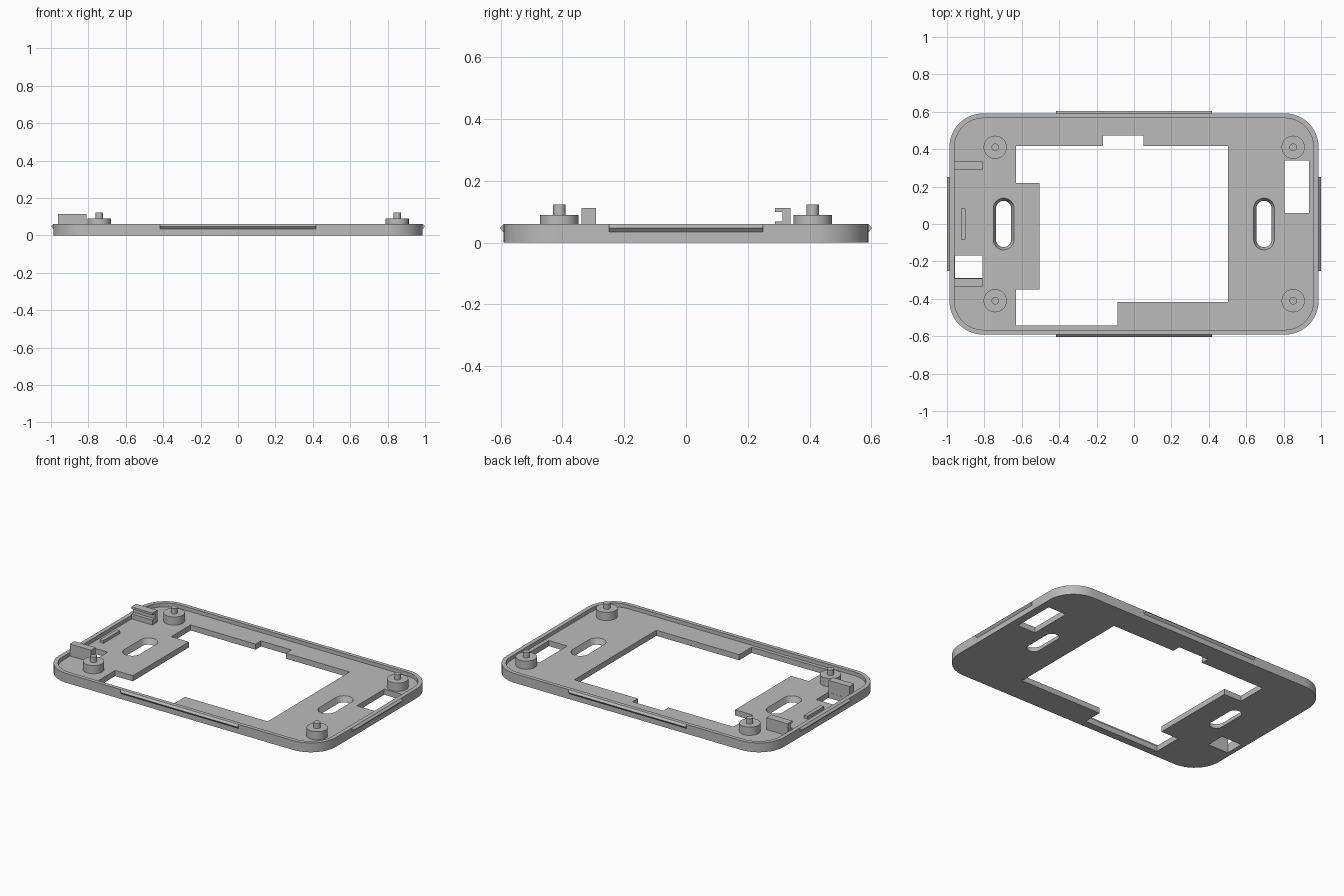
import bpy, bmesh, math

cube = bpy.data.objects.get("Cube")
if cube:
    bpy.data.objects.remove(cube, do_unlink=True)

grey = bpy.data.materials.new("light grey plastic")
grey.use_nodes = True
grey.diffuse_color = (0.5, 0.5, 0.5, 1)
grey.node_tree.nodes["Principled BSDF"].inputs["Base Color"].default_value = (0.5, 0.5, 0.5, 1)
parts = []


def prism(name, profile, lo, hi, axis="z", end_profile=None):
    """Sweep a 2D profile along an axis; end_profile gives a taper."""
    place = {"x": lambda a, b, t: (t, a, b),
             "y": lambda a, b, t: (a, t, b),
             "z": lambda a, b, t: (a, b, t)}[axis]
    bm = bmesh.new()
    start = [bm.verts.new(place(a, b, lo)) for a, b in profile]
    end = [bm.verts.new(place(a, b, hi)) for a, b in (end_profile or profile)]
    bm.faces.new(start)
    bm.faces.new(end)
    for i in range(len(start)):
        j = (i + 1) % len(start)
        bm.faces.new((start[i], start[j], end[j], end[i]))
    bmesh.ops.recalc_face_normals(bm, faces=bm.faces)
    mesh = bpy.data.meshes.new(name)
    bm.to_mesh(mesh)
    bm.free()
    mesh.materials.append(grey)
    obj = bpy.data.objects.new(name, mesh)
    bpy.context.collection.objects.link(obj)
    parts.append(obj)
    return obj


def rounded(hx, hy, r, cx=0, cy=0, steps=12):
    """Outline of a rectangle with rounded corners."""
    pts = []
    for k, (sx, sy) in enumerate(((1, 1), (-1, 1), (-1, -1), (1, -1))):
        for i in range(steps + 1):
            a = math.pi / 2 * (k + i / steps)
            p = (cx + sx * (hx - r) + r * math.cos(a), cy + sy * (hy - r) + r * math.sin(a))
            if not pts or math.dist(p, pts[-1]) > 1e-5:
                pts.append(p)
    if math.dist(pts[0], pts[-1]) < 1e-5:
        pts.pop()
    return pts


def rect(x0, x1, y0, y1):
    return [(x0, y0), (x1, y0), (x1, y1), (x0, y1)]


def cut(target, cutter):
    mod = target.modifiers.new("cut", "BOOLEAN")
    mod.operation = "DIFFERENCE"
    mod.solver = "EXACT"
    mod.object = cutter
    bpy.context.view_layer.update()
    result = bpy.data.meshes.new_from_object(
        target.evaluated_get(bpy.context.evaluated_depsgraph_get()))
    target.modifiers.clear()
    target.data = result
    parts.remove(cutter)
    bpy.data.objects.remove(cutter, do_unlink=True)


HX, HY, RIM, FLOOR = 0.987, 0.591, 0.06, 0.036

# Tray with a thin raised rim
plate = prism("base_plate", rounded(HX, HY, 0.18), 0, RIM)
cut(plate, prism("recess_cutter", rounded(0.96, 0.566, 0.155), FLOOR, 0.2))

# Large stepped opening
opening = [(-0.63, -0.543), (-0.087, -0.543), (-0.087, -0.417), (0.503, -0.417),
           (0.503, 0.418), (0.05, 0.418), (0.05, 0.472), (-0.167, 0.472),
           (-0.167, 0.418), (-0.63, 0.418), (-0.63, 0.22), (-0.504, 0.22),
           (-0.504, -0.351), (-0.63, -0.351)]
cut(plate, prism("opening_cutter", opening, -0.1, 0.2))

# Rectangular side holes
cut(plate, prism("right_hole_cutter", rect(0.805, 0.935, 0.06, 0.339), -0.1, 0.2))
cut(plate, prism("left_hole_cutter", rect(-0.958, -0.811, -0.29, -0.168), -0.1, 0.2))

# Tapered screw slots
for x in (-0.697, 0.695):
    small, large = 0.0366, 0.0594
    cut(plate, prism("slot_cutter", rounded(small, 0.083 + small, small, x), -0.01, 0.046,
                     end_profile=rounded(large, 0.083 + large, large, x)))

# Standoffs with locating pins
for x, side in ((-0.742, "right"), (0.851, "left")):
    for y, end in ((-0.41, "front"), (0.41, "back")):
        prism(f"{end}_{side}_standoff", rounded(0.062, 0.062, 0.062, x, y), FLOOR - 0.002, 0.089)
        prism(f"{end}_{side}_pin", rounded(0.02, 0.02, 0.02, x, y), 0.085, 0.123)

# Board clips: a hooked one at the back, a plain block at the front
hook = [(0.338, FLOOR - 0.002), (0.338, 0.113), (0.288, 0.113), (0.288, 0.1),
        (0.312, 0.1), (0.312, 0.068), (0.288, 0.068), (0.288, FLOOR - 0.002)]
prism("back_clip", hook, -0.962, -0.811, "x")
prism("front_clip", rect(-0.338, -0.291, FLOOR - 0.002, 0.113), -0.962, -0.811, "x")

# Small support rib between the clips
prism("support_rib", rect(-0.925, -0.9, -0.084, 0.084), FLOOR - 0.002, 0.055)

# Wedge-shaped snap ridges on all four sides
for s, end, side in ((-1, "front", "right"), (1, "back", "left")):
    for name, h, tip, half, axis in ((end, HY, 0.603, 0.418, "x"), (side, HX, 1.0, 0.25, "y")):
        wedge = [(s * (h - 0.004), 0.034), (s * h, 0.034), (s * tip, 0.048),
                 (s * h, RIM), (s * (h - 0.004), RIM)]
        prism(f"{name}_snap_ridge", wedge, -half, half, axis)

# Smooth round walls, crisp edges
bpy.ops.object.select_all(action="DESELECT")
for obj in parts:
    obj.select_set(True)
bpy.context.view_layer.objects.active = plate
bpy.ops.object.shade_smooth_by_angle(angle=math.radians(30))
